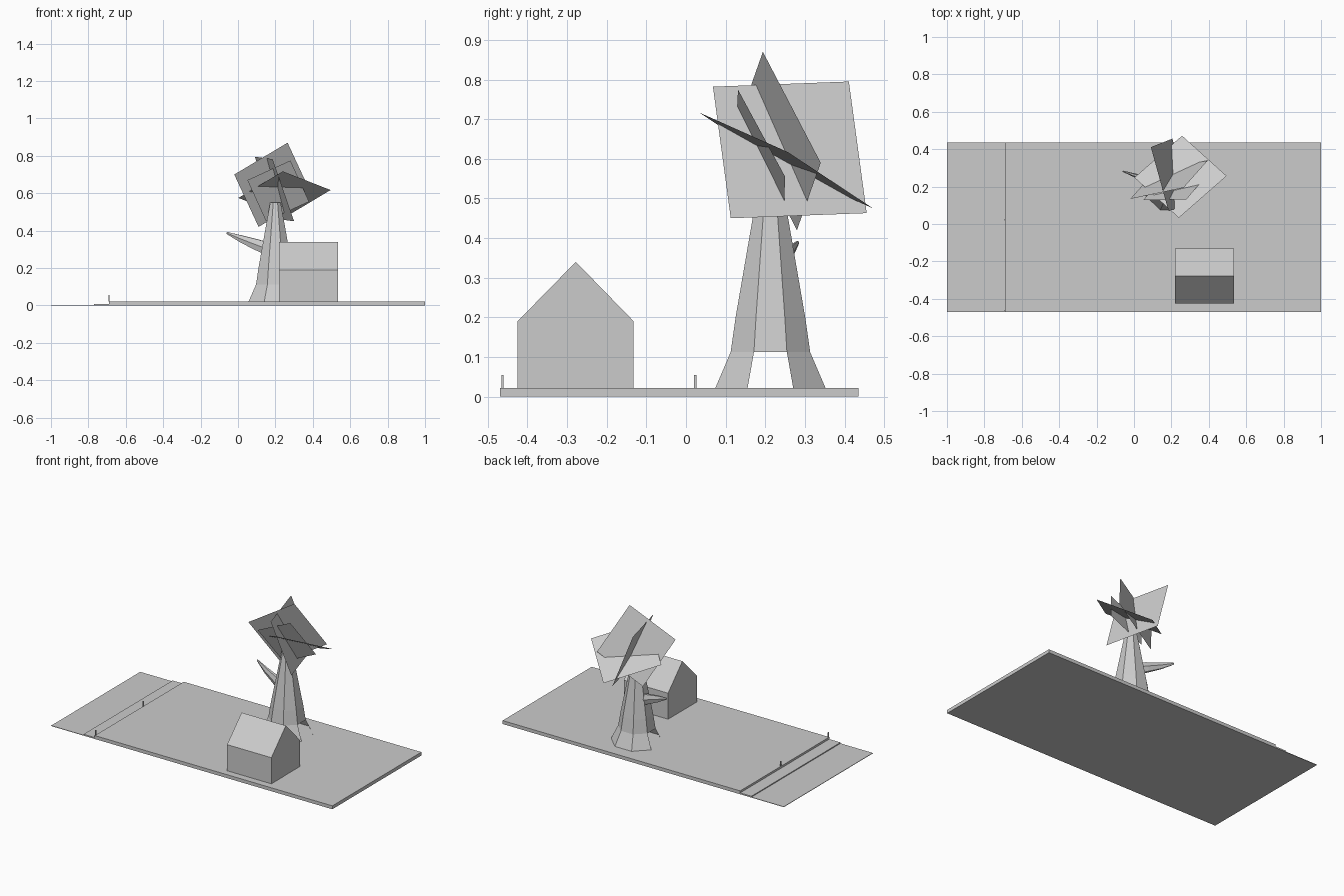
import bpy
import math
from mathutils import Vector

if "Cube" in bpy.data.objects:
    bpy.data.objects.remove(bpy.data.objects["Cube"])


def mesh(name, verts, faces):
    me = bpy.data.meshes.new(name)
    me.from_pydata([tuple(v) for v in verts], [], faces)
    ob = bpy.data.objects.new(name, me)
    bpy.context.collection.objects.link(ob)
    return ob


def box(name, lo, hi):
    v = [(x, y, z) for x in (lo[0], hi[0]) for y in (lo[1], hi[1]) for z in (lo[2], hi[2])]
    f = [(0, 1, 3, 2), (4, 6, 7, 5), (0, 4, 5, 1), (2, 3, 7, 6), (0, 2, 6, 4), (1, 5, 7, 3)]
    return mesh(name, v, f)


def loft(name, rings, skip=(), cap_start=True):
    """Join equal rings of points; skip holds (row, column) faces to leave open."""
    n = len(rings[0])
    verts = [p for r in rings for p in r]
    faces = [(i * n + j, i * n + (j + 1) % n, (i + 1) * n + (j + 1) % n, (i + 1) * n + j)
             for i in range(len(rings) - 1) for j in range(n) if (i, j) not in skip]
    faces.append(tuple(range(len(verts) - n, len(verts))))
    if cap_start:
        faces.append(tuple(reversed(range(n))))
    return mesh(name, verts, faces)


Y0, Y1, TOP = -0.47, 0.435, 0.022

# Ground: raised yard, low gutter and road
box("yard_slab", (-0.69, Y0, 0), (1.0, Y1, TOP))
box("gutter", (-0.77, Y0, 0), (-0.69, Y1, 0.009))
box("road", (-1.0, Y0, 0), (-0.77, Y1, 0.003))

# Thin lawn sheet on the yard
lawn = [(-0.35, -0.32), (0.79, -0.30), (0.83, 0.14), (0.63, 0.17), (0.55, 0.28),
        (-0.21, 0.35), (-0.56, 0.34), (-0.61, 0.11), (-0.44, 0.07), (-0.34, -0.07)]
mesh("lawn", [(x, y, TOP + 0.0006) for x, y in lawn], [tuple(range(len(lawn)))])

# Roadside posts
for i, y in enumerate((-0.463, 0.023)):
    box(f"post_{i + 1}", (-0.692, y - 0.003, TOP), (-0.686, y + 0.003, 0.055))

# House: gabled profile extruded along x
gable = [(-0.425, TOP), (-0.132, TOP), (-0.132, 0.19), (-0.278, 0.34), (-0.425, 0.19)]
loft("house", [[(x, y, z) for y, z in gable] for x in (0.22, 0.535)])

# White door panel on the right gable
door = mesh("door", [(0.5365, -0.297, 0.025), (0.5365, -0.262, 0.025),
                     (0.5365, -0.262, 0.095), (0.5365, -0.297, 0.095)], [(0, 1, 2, 3)])
white = bpy.data.materials.new("white")
white.diffuse_color = (1, 1, 1, 1)
white.use_nodes = True
white.node_tree.nodes["Principled BSDF"].inputs["Base Color"].default_value = white.diffuse_color
door.data.materials.append(white)

# Trunk: eight-sided taper with flared roots, open between roots on two sides
rings = []
for z, r in ((TOP, 0.155), (0.112, 0.112), (0.20, 0.098), (0.45, 0.05), (0.55, 0.03)):
    ring = []
    for k in range(8):
        a = math.radians(45 * k - 22.5)
        ring.append((0.2 + r * math.cos(a), 0.213 + 0.97 * r * math.sin(a), z))
    rings.append(ring)
loft("trunk", rings, skip={(0, 0), (0, 4)}, cap_start=False)

# Branch: six-sided taper reaching left
path = [((0.17, 0.213, 0.30), 0.040), ((0.10, 0.235, 0.325), 0.033),
        ((0.02, 0.255, 0.355), 0.022), ((-0.06, 0.282, 0.388), 0.006)]
axis = (Vector(path[-1][0]) - Vector(path[0][0])).normalized()
side = axis.cross(Vector((0, 0, 1))).normalized()
up = side.cross(axis)
rings = []
for p, r in path:
    ring = []
    for k in range(6):
        a = math.tau * k / 6
        ring.append(Vector(p) + side * (0.55 * r * math.cos(a)) + up * (r * math.sin(a)))
    rings.append(ring)
loft("branch", rings)

# Foliage: crossed flat cards, each from three corners
cards = [
    ((0.265, 0.194, 0.87), (0.395, 0.34, 0.59), (0.11, 0.28, 0.42)),
    ((0.257, 0.472, 0.475), (0.495, 0.257, 0.617), (0.24, 0.033, 0.717)),
    ((0.09, 0.411, 0.795), (0.185, 0.068, 0.782), (0.30, 0.113, 0.45)),
    ((0.28, 0.131, 0.775), (0.38, 0.25, 0.555), (0.15, 0.247, 0.45)),
]
for i, c in enumerate(cards):
    a, b, d = map(Vector, c)
    mesh(f"leaf_card_{i + 1}", [a, b, d, a + d - b], [(0, 1, 2, 3)])
